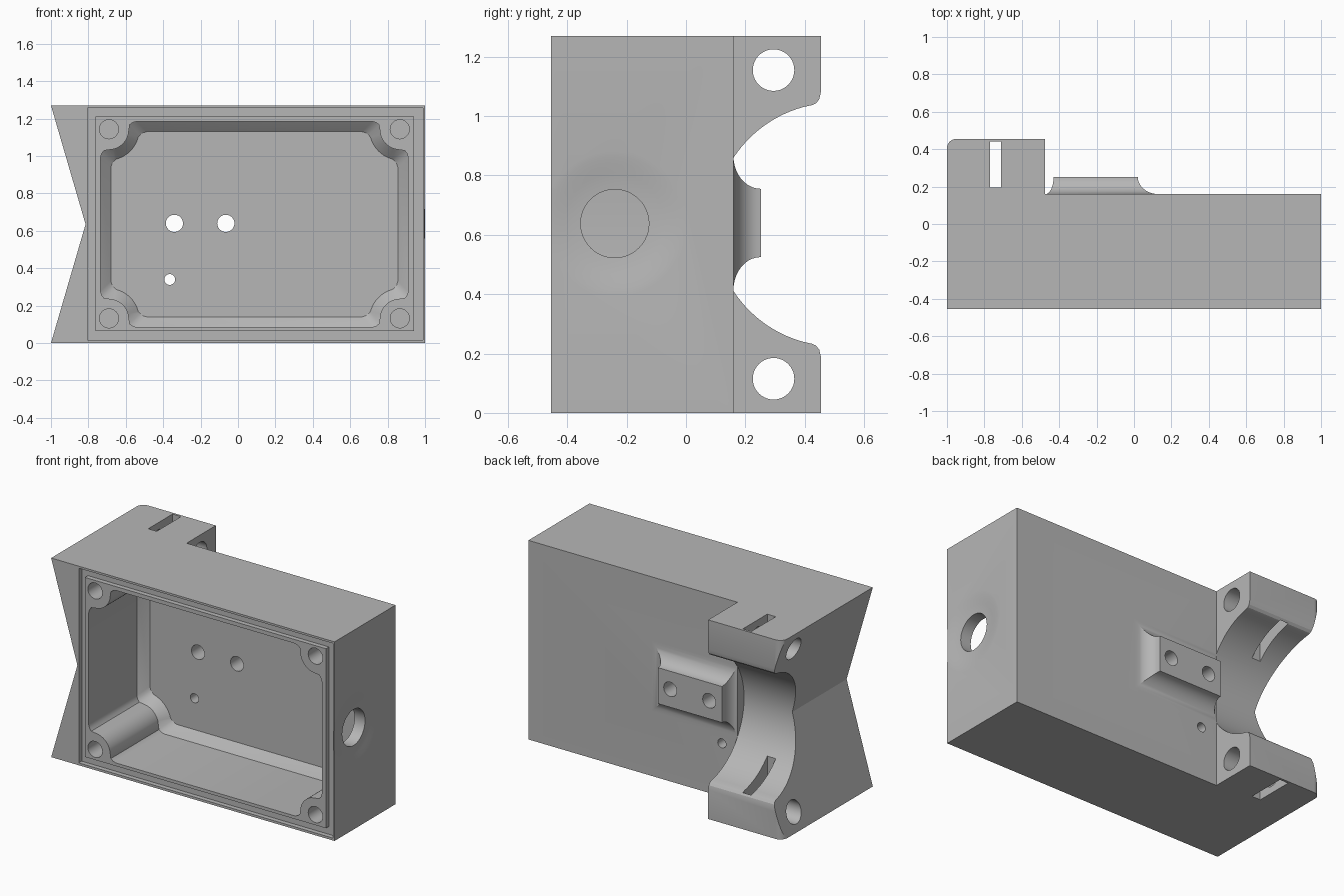
import bpy, bmesh
from math import sin, cos, pi, radians

if "Cube" in bpy.data.objects:
    bpy.data.objects.remove(bpy.data.objects["Cube"], do_unlink=True)

gray = bpy.data.materials.new("light gray")
gray.use_nodes = True
gray.diffuse_color = (0.47, 0.47, 0.47, 1)
gray.node_tree.nodes["Principled BSDF"].inputs["Base Color"].default_value = (0.47, 0.47, 0.47, 1)

H, MID = 1.27, 0.635          # height and mid height
FRONT, BACK, MOUNT = -0.455, 0.16, 0.455


def loft(name, rings, closed=False):
    """Skin equal-length rings of points; cap the ends or close into a loop."""
    bm = bmesh.new()
    rows = [[bm.verts.new(p) for p in r] for r in rings]
    n = len(rows[0])
    pairs = list(zip(rows, rows[1:]))
    if closed:
        pairs.append((rows[-1], rows[0]))
    else:
        bm.faces.new(rows[0])
        bm.faces.new(rows[-1])
    for a, b in pairs:
        for i in range(n):
            j = (i + 1) % n
            bm.faces.new((a[i], a[j], b[j], b[i]))
    bmesh.ops.recalc_face_normals(bm, faces=bm.faces)
    me = bpy.data.meshes.new(name)
    bm.to_mesh(me)
    bm.free()
    ob = bpy.data.objects.new(name, me)
    bpy.context.collection.objects.link(ob)
    me.materials.append(gray)
    return ob


def put(axis, u, v, w):
    """Place profile point (u, v) at distance w along an axis."""
    return {'x': (w, u, v), 'y': (u, w, v), 'z': (u, v, w)}[axis]


def prism(name, axis, pts, a, b):
    return loft(name, [[put(axis, u, v, w) for u, v in pts] for w in (a, b)])


def circle(u, v, r, n=40):
    return [(u + r * cos(2 * pi * i / n), v + r * sin(2 * pi * i / n)) for i in range(n)]


def rect(u0, v0, u1, v1):
    return [(u0, v0), (u1, v0), (u1, v1), (u0, v1)]


def combine(target, other, op='DIFFERENCE'):
    other.hide_render = True
    m = target.modifiers.new(op, 'BOOLEAN')
    m.operation, m.solver, m.object = op, 'EXACT', other
    bpy.context.view_layer.objects.active = target
    bpy.ops.object.modifier_apply(modifier=m.name)
    bpy.data.objects.remove(other, do_unlink=True)


# Main block with the clamp mount at the back right, seen as an L from above
r = 0.05
corner = [(-1 + r - r * sin(t), MOUNT - r + r * cos(t)) for t in [pi / 2 * i / 8 for i in range(9)]]
body = prism("enclosure_body", 'z',
             [(-1, FRONT), (1, FRONT), (1, BACK), (-0.475, BACK), (-0.475, MOUNT)] + corner, 0, H)

# Raised pad with concave flared sides
def pad_ring(d, y):
    return [put('y', u, v, y) for u, v in
            rect(-0.43 - 0.4 * d, 0.525 - d, 0.02 + d, 0.755 + d)]

pad = [pad_ring(0.11, BACK - 0.03)]
for i in range(11):
    t = pi / 2 * i / 10
    pad.append(pad_ring(0.11 * (1 - sin(t)), BACK + 0.092 * (1 - cos(t))))
combine(body, loft("back_pad", pad), 'UNION')

# Tube channel across the mount, with rounded mouth edges
mouth = [(0.424, 0.402), (0.438, 0.408), (0.449, 0.422), (0.4555, 0.45), (0.6, 0.45)]
a0 = radians(101.5)
arc = [(0.503 + 0.41 * cos(a), MID + 0.41 * sin(a))
       for a in [a0 + (2 * pi - 2 * a0) * i / 48 for i in range(1, 48)]]
channel = [(y, MID + z) for y, z in reversed(mouth)] + arc + [(y, MID - z) for y, z in mouth]
combine(body, prism("channel_cutter", 'x', channel, -1.1, -0.475))

# V notch down the right end
combine(body, prism("notch_cutter", 'y',
                    [(-1.05, -0.172), (-0.815, MID), (-1.05, 2 * MID + 0.172)], -0.6, 0.6))

# Strap slot and bolt holes in the mount
combine(body, prism("slot_cutter", 'z', rect(-0.77, 0.195, -0.71, 0.44), -0.1, 1.4))
for z in (0.115, 1.155):
    combine(body, prism("bolt_cutter", 'x', circle(0.295, z, 0.07), -1.1, -0.4))

# Seal groove around the opening
groove = []
for box, y in (((-0.805, 0.015, 0.99, 1.257), -0.5), ((-0.805, 0.015, 0.99, 1.257), FRONT + 0.03),
               ((-0.762, 0.065, 0.94, 1.21), FRONT + 0.03), ((-0.762, 0.065, 0.94, 1.21), -0.5)):
    groove.append([put('y', u, v, y) for u, v in rect(*box)])
combine(body, loft("groove_cutter", groove, closed=True))


# Cavity outline: a rectangle with round screw posts left in the corners
def cavity(d, y):
    c, rad = 0.042, 0.11 + d
    half = [(d, c + rad + 0.04), (d + 0.006, c + rad + 0.02), (d + 0.018, c + rad + 0.004)]
    post = [(c + rad * cos(radians(a)), c + rad * sin(radians(a))) for a in range(75, 14, -6)]
    q = half + post + [(v, u) for u, v in reversed(half)]
    x0, x1, z0, z1 = -0.735, 0.91, 0.085, 1.185
    pts = [(x0 + u, z0 + v) for u, v in q]
    pts += [(x1 - u, z0 + v) for u, v in reversed(q)]
    pts += [(x1 - u, z1 - v) for u, v in q]
    pts += [(x0 + u, z1 - v) for u, v in reversed(q)]
    return [put('y', u, v, y) for u, v in pts]

combine(body, loft("cavity_cutter", [cavity(0, -0.6), cavity(0, 0.03), cavity(0.055, 0.082)]))

# Screw holes in the corner posts
for x in (-0.69, 0.865):
    for z in (0.132, 1.143):
        combine(body, prism("screw_cutter", 'y', circle(x, z, 0.051, 32), -0.6, -0.2))

# Holes through the back wall
for x, z, rad in ((-0.34, 0.64, 0.046), (-0.065, 0.64, 0.046), (-0.365, 0.34, 0.029)):
    combine(body, prism("wire_cutter", 'y', circle(x, z, rad, 32), 0.0, 0.4))

# Cable hole with a shallow dish in the left end
dish = [(0.115, 0.85), (0.115, 0.984), (0.14, 0.986), (0.17, 0.990), (0.2, 0.995),
        (0.225, 0.998), (0.25, 1.0005), (0.25, 1.05)]
combine(body, loft("cable_cutter",
                   [[put('x', u, v, w) for u, v in circle(-0.24, 0.638, rad, 48)] for rad, w in dish]))

# Smooth curved faces, keep hard edges
bpy.ops.object.select_all(action='DESELECT')
body.select_set(True)
bpy.context.view_layer.objects.active = body
bpy.ops.object.shade_smooth_by_angle(angle=radians(25))
